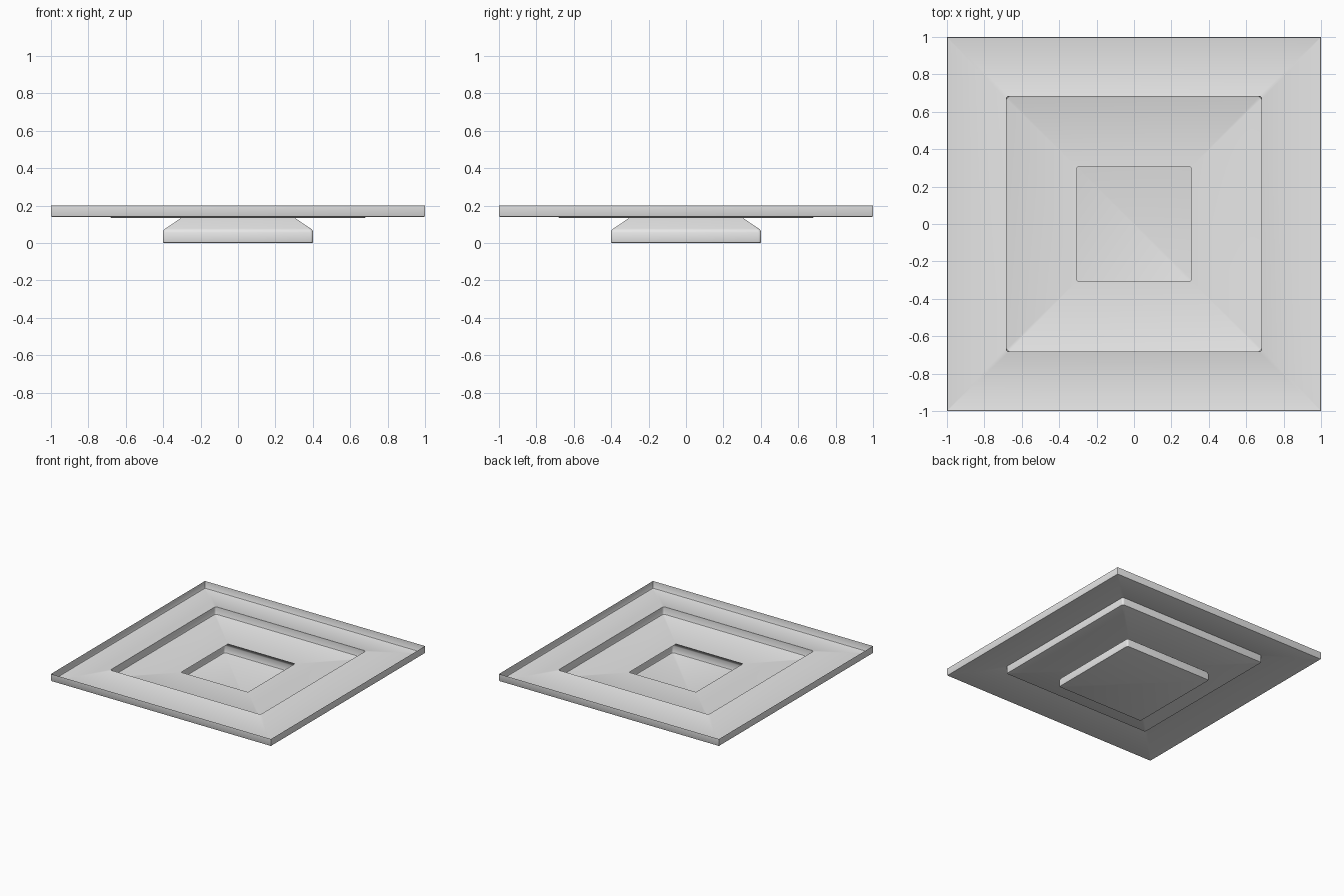
import bpy, bmesh, math

if "Cube" in bpy.data.objects:
    bpy.data.objects.remove(bpy.data.objects["Cube"])

grey = bpy.data.materials.new("light grey")
grey.diffuse_color = (0.8, 0.8, 0.8, 1)
grey.use_nodes = True
grey.node_tree.nodes["Principled BSDF"].inputs["Base Color"].default_value = grey.diffuse_color


def square_ring(bm, half, z, radius, steps=4):
    """Loop of vertices around a square with rounded corners."""
    ring = []
    c = half - radius
    for k, (sx, sy) in enumerate(((1, 1), (-1, 1), (-1, -1), (1, -1))):
        for i in range(steps + 1):
            a = math.pi / 2 * (k + i / steps)
            ring.append(bm.verts.new((sx * c + radius * math.cos(a),
                                      sy * c + radius * math.sin(a), z)))
    return ring


def stepped_sheet(name, profile, floor=False):
    """Thin sheet through square rings given as (half width, height, corner radius)."""
    bm = bmesh.new()
    rings = [square_ring(bm, *p) for p in profile]
    for a, b in zip(rings, rings[1:]):
        n = len(a)
        for i in range(n):
            j = (i + 1) % n
            bm.faces.new((a[i], a[j], b[j], b[i]))
    if floor:
        bm.faces.new(rings[-1])
    bm.normal_update()
    # make the sheet face upwards / inwards
    if sum(f.normal.z * f.calc_area() for f in bm.faces) < 0:
        bmesh.ops.reverse_faces(bm, faces=bm.faces[:])
    mesh = bpy.data.meshes.new(name)
    bm.to_mesh(mesh)
    bm.free()
    mesh.materials.append(grey)
    ob = bpy.data.objects.new(name, mesh)
    bpy.context.collection.objects.link(ob)
    bpy.ops.object.select_all(action='DESELECT')
    ob.select_set(True)
    bpy.context.view_layer.objects.active = ob
    bpy.ops.object.shade_smooth_by_angle(angle=math.radians(35))
    return ob


# outer tray: upright rim, then a floor rising gently towards the middle
stepped_sheet("outer_tray", [
    (1.0, 0.20, 0.003), (1.0, 0.146, 0.003), (0.998, 0.142, 0.003),
    (0.993, 0.14, 0.003), (0.683, 0.196, 0.016)])

# middle tray: short drop to a flat floor with a square opening
stepped_sheet("middle_tray", [
    (0.683, 0.196, 0.016), (0.683, 0.141, 0.016), (0.681, 0.136, 0.015),
    (0.676, 0.134, 0.012), (0.304, 0.134, 0.003)])

# centre pocket: flares out below the opening, then drops to the base
stepped_sheet("centre_pocket", [
    (0.304, 0.134, 0.003), (0.388, 0.077, 0.012), (0.398, 0.068, 0.014),
    (0.402, 0.056, 0.015), (0.402, 0.008, 0.015), (0.400, 0.002, 0.014),
    (0.394, 0.0, 0.012)], floor=True)
